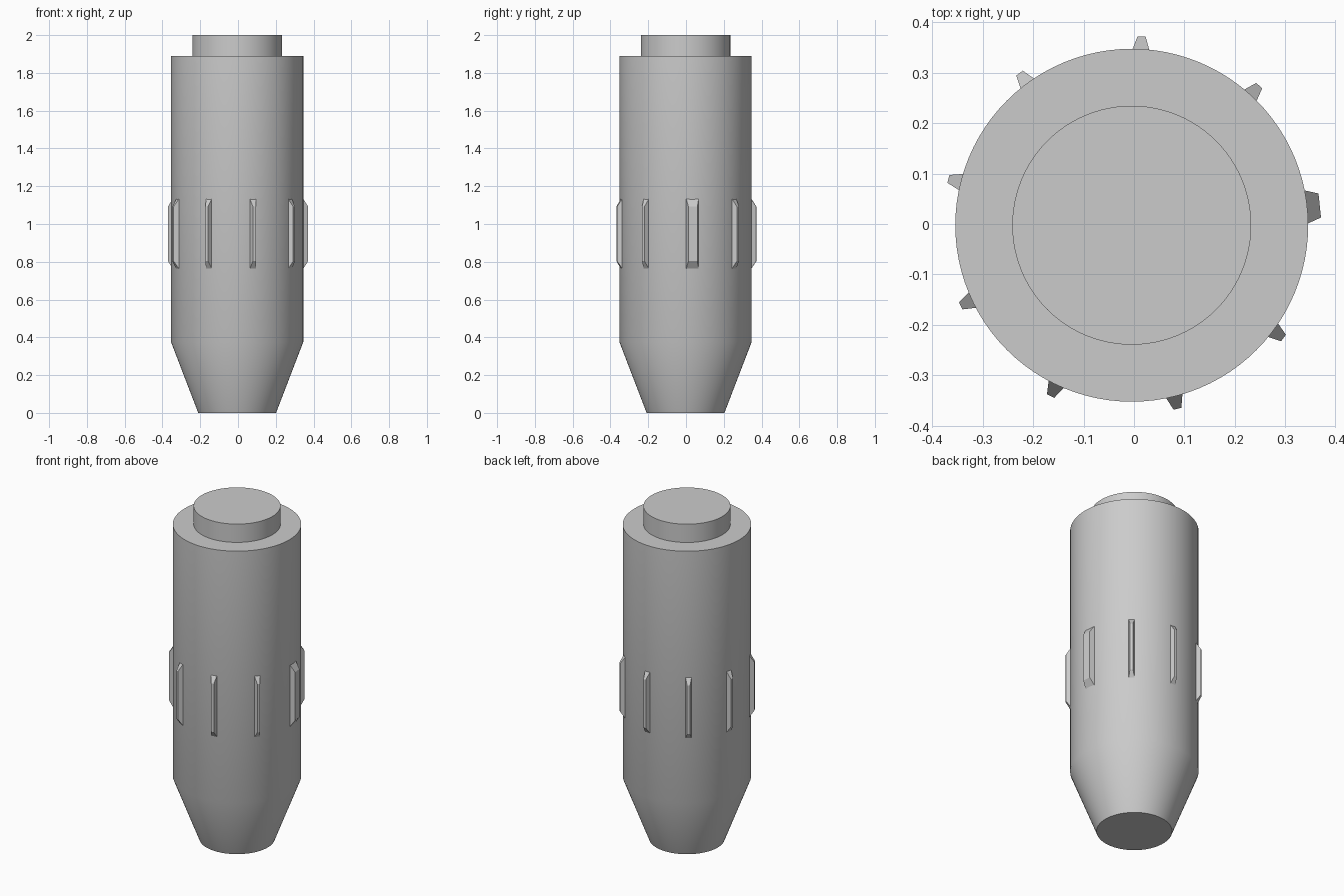
import bpy
import bmesh
import math
from mathutils import Matrix

cube = bpy.data.objects.get("Cube")
if cube:
    bpy.data.objects.remove(cube, do_unlink=True)

SEGMENTS = 96
CENTRE = Matrix.Translation((-0.0045, -0.0025, 0))

grey = bpy.data.materials.new("plain grey")
grey.use_nodes = True
colour = (0.6, 0.6, 0.6, 1)
grey.diffuse_color = colour
grey.node_tree.nodes["Principled BSDF"].inputs["Base Color"].default_value = colour


def make_object(name, bm):
    bmesh.ops.recalc_face_normals(bm, faces=bm.faces)
    mesh = bpy.data.meshes.new(name)
    bm.to_mesh(mesh)
    bm.free()
    mesh.materials.append(grey)
    obj = bpy.data.objects.new(name, mesh)
    bpy.context.collection.objects.link(obj)
    return obj


def lathe(name, profile):
    """Turn (radius, height) points into a closed round solid."""
    bm = bmesh.new()
    rings = []
    for r, z in profile:
        ring = bmesh.ops.create_circle(bm, segments=SEGMENTS, radius=r,
                                       matrix=CENTRE @ Matrix.Translation((0, 0, z)))
        rings.append(ring["verts"])
    for low, high in zip(rings, rings[1:]):
        for i in range(SEGMENTS):
            j = (i + 1) % SEGMENTS
            bm.faces.new((low[i], low[j], high[j], high[i]))
    bm.faces.new(rings[0])
    bm.faces.new(rings[-1])
    obj = make_object(name, bm)
    bpy.ops.object.select_all(action="DESELECT")
    obj.select_set(True)
    bpy.context.view_layer.objects.active = obj
    bpy.ops.object.shade_smooth_by_angle(angle=math.radians(30))
    return obj


def grip_rib(name, angle, base_half, outer_half):
    """A flat-faced rib, tapering outward on all four sides."""
    bm = bmesh.new()
    bmesh.ops.create_cube(bm, size=2)
    for v in bm.verts:
        outer = v.co.x > 0
        v.co.x = 0.375 if outer else 0.345
        v.co.y *= outer_half if outer else base_half
        v.co.z = 0.948 + v.co.z * (0.145 if outer else 0.19)
    bm.transform(CENTRE @ Matrix.Rotation(math.radians(angle), 4, "Z"))
    return make_object(name, bm)


# Tapered body and the round cap on top
lathe("body", [(0.206, 0), (0.35, 0.375), (0.35, 1.89)])
lathe("top_cap", [(0.237, 1.88), (0.237, 2)])

# Narrow ribs around the body, with one wide rib closing the ring
for i in range(8):
    grip_rib(f"grip_rib_{i + 1}", 47.6 + i * 39.4, 0.018, 0.008)
grip_rib("wide_grip_rib", 6, 0.034, 0.024)
